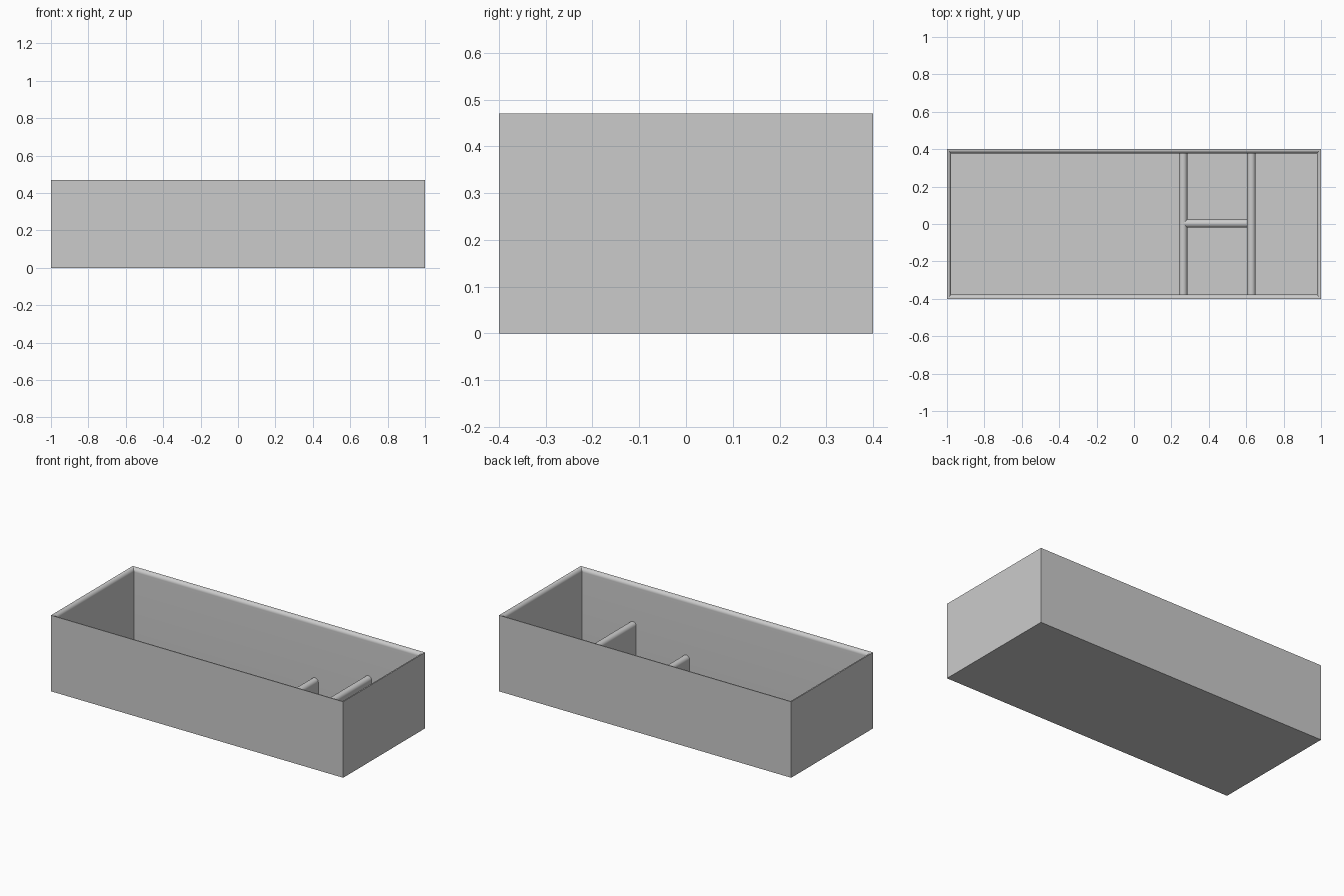
import bpy, bmesh
from math import sin, cos, pi, radians
from mathutils import Vector

cube = bpy.data.objects.get("Cube")
if cube:
    bpy.data.objects.remove(cube, do_unlink=True)

HALF_X, HALF_Y, HEIGHT = 1.0, 0.4, 0.47
WALL = 0.0225        # wall thickness and rounding radius
FLOOR = 0.02
STEPS = 12

grey = bpy.data.materials.new("plain grey")
grey.use_nodes = True
grey.diffuse_color = (0.6, 0.6, 0.6, 1)
grey.node_tree.nodes["Principled BSDF"].inputs["Base Color"].default_value = (0.6, 0.6, 0.6, 1)


def finish(name, bm):
    bmesh.ops.recalc_face_normals(bm, faces=bm.faces)
    mesh = bpy.data.meshes.new(name)
    bm.to_mesh(mesh)
    bm.free()
    mesh.materials.append(grey)
    obj = bpy.data.objects.new(name, mesh)
    bpy.context.collection.objects.link(obj)
    bpy.ops.object.select_all(action='DESELECT')
    obj.select_set(True)
    bpy.context.view_layer.objects.active = obj
    bpy.ops.object.shade_smooth_by_angle(angle=radians(30))
    return obj


# Open box: mitred rectangular rings, with the rim rounded over to the inside
def make_tray():
    arc = [pi / 2 * i / STEPS for i in range(STEPS + 1)]
    profile = [(0, 0)]
    profile += [(WALL * sin(a), HEIGHT - WALL + WALL * cos(a)) for a in arc]
    profile += [(WALL, FLOOR)]
    bm = bmesh.new()
    rings = []
    for inset, z in profile:
        x, y = HALF_X - inset, HALF_Y - inset
        rings.append([bm.verts.new((sx * x, sy * y, z))
                      for sx, sy in ((-1, -1), (1, -1), (1, 1), (-1, 1))])
    for a, b in zip(rings, rings[1:]):
        for i in range(4):
            j = (i + 1) % 4
            bm.faces.new((a[i], a[j], b[j], b[i]))
    bm.faces.new(rings[0])
    bm.faces.new(rings[-1])
    finish("tray", bm)


# Upright board with a half-round top, running from start to end
def make_divider(name, start, end, top):
    start, end = Vector((*start, 0)), Vector((*end, 0))
    side = (end - start).normalized().cross(Vector((0, 0, 1)))
    outline = [(-WALL, FLOOR)]
    for i in range(2 * STEPS + 1):
        a = pi * i / (2 * STEPS)
        outline.append((-WALL * cos(a), top - WALL + WALL * sin(a)))
    outline.append((WALL, FLOOR))
    bm = bmesh.new()
    face = bm.faces.new([bm.verts.new(start + side * u + Vector((0, 0, z)))
                         for u, z in outline])
    new = bmesh.ops.extrude_face_region(bm, geom=[face])["geom"]
    bmesh.ops.translate(bm, vec=end - start,
                        verts=[g for g in new if isinstance(g, bmesh.types.BMVert)])
    finish(name, bm)


make_tray()
inner = HALF_Y - WALL
LOW_X, TALL_X = 0.2625, 0.6275
make_divider("low_divider", (LOW_X, -inner), (LOW_X, inner), 0.125)
make_divider("tall_divider", (TALL_X, -inner), (TALL_X, inner), 0.235)
make_divider("cross_divider", (LOW_X, 0.003), (TALL_X, 0.003), 0.125)
